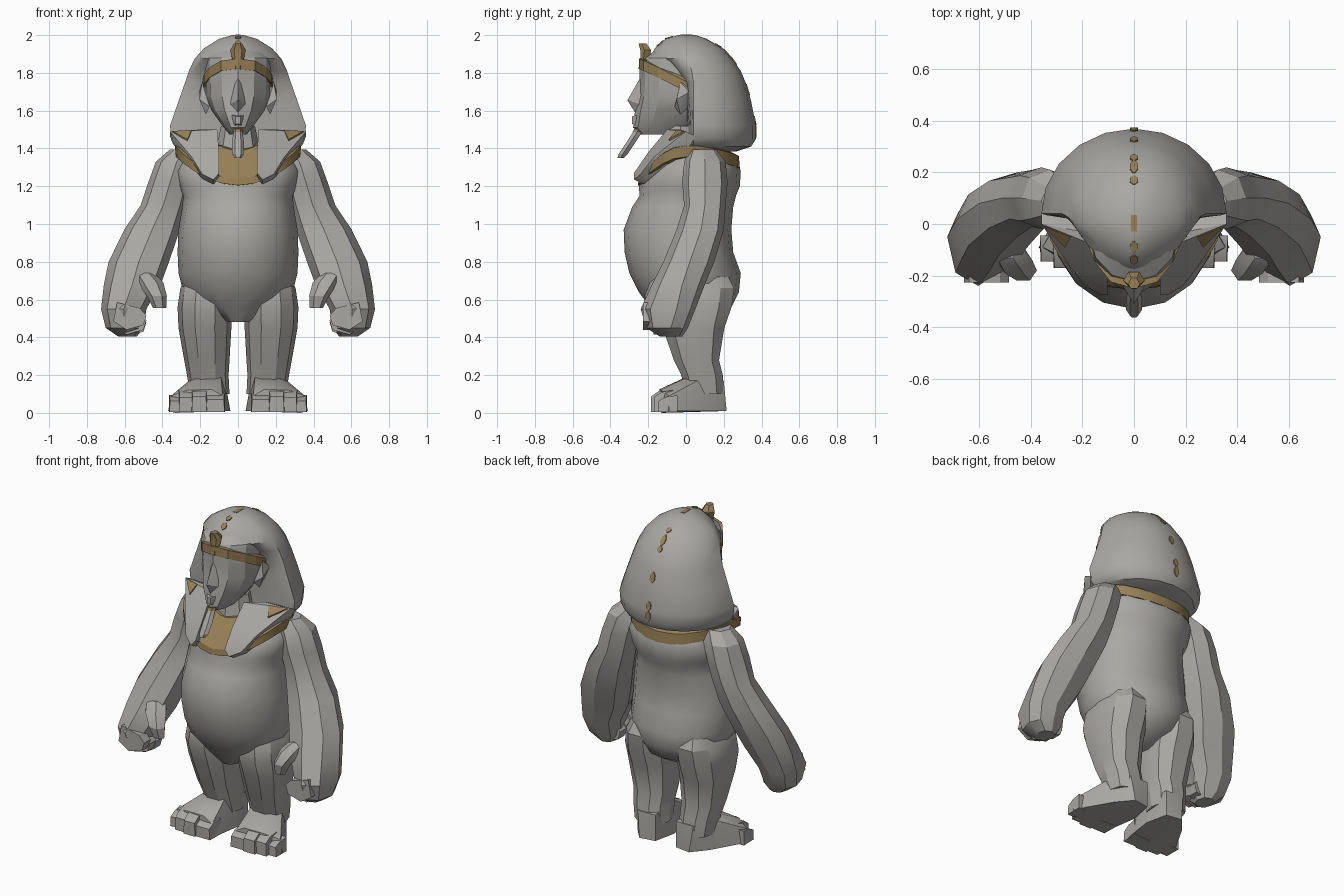
import bpy, bmesh, math
from mathutils import Vector

if "Cube" in bpy.data.objects:
    bpy.data.objects.remove(bpy.data.objects["Cube"], do_unlink=True)


def material(name, rgb):
    m = bpy.data.materials.new(name)
    m.use_nodes = True
    m.diffuse_color = (*rgb, 1)
    bsdf = m.node_tree.nodes["Principled BSDF"]
    bsdf.inputs["Base Color"].default_value = (*rgb, 1)
    bsdf.inputs["Roughness"].default_value = 0.8
    return m


STONE = material("stone grey", (0.40, 0.39, 0.365))
GOLD = material("dull gold", (0.31, 0.22, 0.095))


def finish(name, bm, mat, mirror=False, angle=30):
    bmesh.ops.recalc_face_normals(bm, faces=bm.faces[:])
    me = bpy.data.meshes.new(name)
    bm.to_mesh(me)
    bm.free()
    me.materials.append(mat)
    ob = bpy.data.objects.new(name, me)
    bpy.context.collection.objects.link(ob)
    if mirror:
        ob.modifiers.new("mirror", 'MIRROR')
    bpy.ops.object.select_all(action='DESELECT')
    ob.select_set(True)
    bpy.context.view_layer.objects.active = ob
    bpy.ops.object.shade_smooth_by_angle(angle=math.radians(angle))


def skin(name, rings, mat, mirror=False, angle=30):
    """Bridge rings of points and cap both ends."""
    bm = bmesh.new()
    vs = [[bm.verts.new(p) for p in r] for r in rings]
    n = len(vs[0])
    for a, b in zip(vs, vs[1:]):
        for k in range(n):
            j = (k + 1) % n
            bm.faces.new((a[k], a[j], b[j], b[k]))
    bm.faces.new(vs[0])
    bm.faces.new(vs[-1])
    finish(name, bm, mat, mirror, angle)


def loft(name, sections, n, mat=STONE, mirror=False, power=1.0, front_power=None, angle=30):
    """Sections: z, centre x, half width, centre y, front depth, back depth."""
    rings = []
    for z, cx, rx, cy, f, b in sections:
        ring = []
        for k in range(n):
            t = 2 * math.pi * k / n
            e = front_power if front_power and k > n / 2 else power
            c, s = (math.copysign(abs(v) ** e, v) for v in (math.cos(t), math.sin(t)))
            ring.append((cx + rx * c, cy + (b if s > 0 else f) * s, z))
        rings.append(ring)
    skin(name, rings, mat, mirror, angle)


def hull(name, points, mat=STONE, mirror=False):
    bm = bmesh.new()
    for p in points:
        bm.verts.new(p)
    res = bmesh.ops.convex_hull(bm, input=bm.verts[:])
    junk = [v for v in res["geom_interior"] if isinstance(v, bmesh.types.BMVert)]
    bmesh.ops.delete(bm, geom=junk, context='VERTS')
    finish(name, bm, mat, mirror)


def slab(name, outline, offset, mat=STONE, mirror=False):
    hull(name, outline + [Vector(p) + Vector(offset) for p in outline], mat, mirror)


# Torso with round belly and chest crease
loft("torso", [
    (0.48, 0, 0.07, -0.02, 0.11, 0.12), (0.56, 0, 0.21, 0.02, 0.21, 0.22),
    (0.64, 0, 0.29, 0.02, 0.27, 0.26), (0.74, 0, 0.315, 0.02, 0.32, 0.27),
    (0.85, 0, 0.32, 0.00, 0.325, 0.25), (0.97, 0, 0.315, 0.00, 0.33, 0.24),
    (1.09, 0, 0.295, 0.00, 0.285, 0.25), (1.15, 0, 0.29, 0.00, 0.245, 0.265),
    (1.20, 0, 0.31, 0.02, 0.27, 0.265), (1.28, 0, 0.33, 0.04, 0.25, 0.25),
    (1.36, 0, 0.29, 0.06, 0.18, 0.20), (1.41, 0, 0.16, 0.06, 0.10, 0.10)], 16, angle=45)

# Legs
loft("legs", [
    (0.10, 0.15, 0.105, 0.10, 0.10, 0.10), (0.20, 0.16, 0.11, 0.08, 0.11, 0.12),
    (0.28, 0.165, 0.12, 0.06, 0.13, 0.12), (0.45, 0.175, 0.14, 0.04, 0.17, 0.17),
    (0.56, 0.175, 0.145, 0.04, 0.21, 0.21), (0.66, 0.17, 0.135, 0.04, 0.20, 0.225),
    (0.76, 0.16, 0.09, 0.04, 0.14, 0.17)], 10, mirror=True, power=0.85, angle=28)

# Feet, splayed outwards, with blocky toes
hull("feet", [(0.07, 0.20, 0.01), (0.17, 0.215, 0.01), (0.25, 0.12, 0.01), (0.37, -0.09, 0.01),
              (0.33, -0.13, 0), (0.07, -0.14, 0.01), (0.04, 0.06, 0.01),
              (0.07, 0.20, 0.17), (0.19, 0.20, 0.17), (0.26, 0.06, 0.17), (0.09, 0.0, 0.19),
              (0.23, -0.01, 0.18), (0.08, -0.14, 0.09), (0.14, -0.14, 0.125),
              (0.27, -0.13, 0.12), (0.355, -0.09, 0.09)], mirror=True)
for i, (x, w, y, h) in enumerate([(0.12, 0.052, -0.175, 0.095), (0.205, 0.042, -0.185, 0.115),
                                  (0.275, 0.04, -0.17, 0.11), (0.33, 0.035, -0.145, 0.085)]):
    hull(f"toe_{i + 1}", [(x + a * w * k, yy, z) for a in (-1, 1)
                          for k, yy, z in ((1, y + 0.1, 0.005), (0.95, y, 0.005), (0.85, y, h * 0.75),
                                           (0.9, y + 0.04, h), (1, y + 0.1, h * 1.1))], mirror=True)

# Arms hanging wide, ending in heavy fists
loft("arms", [
    (0.405, 0.585, 0.05, -0.08, 0.06, 0.06), (0.45, 0.60, 0.10, -0.08, 0.13, 0.09),
    (0.55, 0.605, 0.12, -0.05, 0.19, 0.10), (0.68, 0.56, 0.15, -0.02, 0.16, 0.12),
    (0.80, 0.525, 0.16, 0.02, 0.14, 0.13), (0.97, 0.455, 0.147, 0.08, 0.13, 0.12),
    (1.10, 0.395, 0.12, 0.10, 0.11, 0.11), (1.22, 0.36, 0.115, 0.10, 0.12, 0.12),
    (1.33, 0.325, 0.11, 0.10, 0.11, 0.11), (1.395, 0.27, 0.09, 0.09, 0.07, 0.07)],
    8, mirror=True, power=0.9, angle=28)
loft("thumbs", [
    (0.555, 0.415, 0.035, -0.18, 0.03, 0.03), (0.62, 0.43, 0.053, -0.18, 0.045, 0.05),
    (0.69, 0.465, 0.07, -0.14, 0.06, 0.06), (0.74, 0.50, 0.06, -0.08, 0.06, 0.06)],
    6, mirror=True)
for i, (y, dz) in enumerate(((-0.195, 0.035), (-0.14, 0.01), (-0.08, 0.0))):
    hull(f"finger_{i + 1}", [(x, y + d, z + dz) for d in (-0.032, 0.032) for x, z in
                             ((0.66, 0.45), (0.59, 0.405), (0.50, 0.43), (0.485, 0.48),
                              (0.52, 0.52), (0.64, 0.55))], mirror=True)

# Neck and wedge-shaped face
loft("neck", [(1.32, 0, 0.13, -0.02, 0.12, 0.12), (1.52, 0, 0.09, -0.03, 0.08, 0.1)], 8)
loft("head", [
    (1.475, 0, 0.045, -0.12, 0.12, 0.14), (1.51, 0, 0.075, -0.09, 0.19, 0.14),
    (1.60, 0, 0.14, -0.05, 0.22, 0.10), (1.68, 0, 0.17, -0.04, 0.21, 0.10),
    (1.75, 0, 0.17, -0.04, 0.205, 0.10), (1.83, 0, 0.175, -0.04, 0.205, 0.10),
    (1.88, 0, 0.172, -0.04, 0.18, 0.10), (1.92, 0, 0.13, -0.03, 0.13, 0.10)],
    12, power=0.85, front_power=1.0, angle=20)
hull("nose", [(0, -0.245, 1.77), (0.02, -0.22, 1.77), (-0.02, -0.22, 1.77), (0, -0.31, 1.655),
              (0.05, -0.23, 1.63), (-0.05, -0.23, 1.63), (0, -0.27, 1.59)])
hull("lips", [(sx * x, y, z) for sx in (-1, 1) for x, y, z in
              ((0.04, -0.245, 1.58), (0.012, -0.285, 1.57), (0.012, -0.285, 1.53), (0.03, -0.23, 1.50))])
hull("ears", [(0.15, -0.06, 1.62), (0.15, 0.02, 1.62), (0.17, -0.03, 1.58), (0.205, -0.05, 1.66),
              (0.205, 0.02, 1.70), (0.19, -0.03, 1.75), (0.15, 0.02, 1.75)], mirror=True)
loft("beard", [
    (1.35, 0, 0.018, -0.345, 0.02, 0.02), (1.37, 0, 0.03, -0.335, 0.025, 0.03),
    (1.43, 0, 0.032, -0.295, 0.025, 0.03), (1.50, 0, 0.022, -0.25, 0.025, 0.03)],
    6)
loft("beard_clasp", [(1.488, 0, 0.026, -0.258, 0.028, 0.03), (1.503, 0, 0.026, -0.25, 0.028, 0.03)],
     6, GOLD)

# Headdress hood, flat in front beside the face and domed above it
HOOD = [
    (1.385, 0, 0.24, 0.04, 0.03, 0.23), (1.41, 0, 0.32, 0.04, 0.03, 0.305),
    (1.45, 0, 0.352, 0.04, 0.03, 0.33), (1.52, 0, 0.36, 0.04, 0.03, 0.33),
    (1.65, 0, 0.315, 0.04, 0.045, 0.305), (1.75, 0, 0.28, 0.04, 0.06, 0.275),
    (1.81, 0, 0.26, 0.03, 0.12, 0.26), (1.875, 0, 0.23, 0.01, 0.205, 0.235),
    (1.93, 0, 0.18, 0.0, 0.165, 0.195), (1.98, 0, 0.10, 0.0, 0.11, 0.11),
    (2.0, 0, 0.03, 0.0, 0.04, 0.05)]
loft("hood", HOOD, 20, front_power=1.35, angle=35)

# Broken gold seam down the middle of the hood: section, start, end, back or front
for i, (k, a, b, side) in enumerate([
        (2, 0.1, 1.0, 1), (3, 0.0, 0.4, 1), (4, 0.3, 0.9, 1), (6, 0.5, 1.0, 1), (7, 0.0, 0.95, 1),
        (8, 0.1, 0.5, 1), (9, 0.0, 0.6, -1), (8, 0.2, 0.8, -1)]):
    p, q = (Vector((0, s[3] + (s[5] if side > 0 else -s[4]), s[0])) for s in (HOOD[k], HOOD[k + 1]))
    d = (q - p).normalized()
    out = Vector((0, d.z, -d.y)) * 0.004
    path = [(p.lerp(q, a + (b - a) * t), w)
            for t, w in ((0, 0.004), (0.3, 0.015), (0.7, 0.015), (1, 0.004))]
    hull(f"seam_{i + 1}", [c + Vector((sx * w, 0, 0)) + out * so
                           for c, w in path for sx in (-1, 1) for so in (-1, 1)], GOLD)
hull("seam_top", [(sx * 0.012, y, z) for sx in (-1, 1) for y in (-0.03, 0.035)
                  for z in (1.995, 2.002)], GOLD)

# Front lappets falling over the collar, with gold on their shoulders
slab("lappets", [(0.11, -0.10, 1.50), (0.20, -0.03, 1.50), (0.36, 0.0, 1.49), (0.345, -0.02, 1.45),
                 (0.245, -0.17, 1.355), (0.19, -0.24, 1.265), (0.13, -0.275, 1.235),
                 (0.10, -0.275, 1.27), (0.10, -0.20, 1.38)], (0, 0.05, -0.025), mirror=True)
slab("lappet_gold", [(0.347, -0.012, 1.492), (0.245, -0.05, 1.498), (0.268, -0.092, 1.448)],
     (0, 0.004, -0.008), GOLD, mirror=True)


# Gold collar arching over the shoulders
def collar_ring(rx, front, back, base, drop_front, drop_back, n=24):
    ring = []
    for k in range(n):
        t = 2 * math.pi * k / n
        s = math.sin(t)
        ring.append((rx * math.cos(t), (back if s > 0 else front) * s,
                     base - (drop_back if s > 0 else drop_front) * s * s))
    return ring


skin("collar", [collar_ring(0.25, 0.20, 0.22, 1.35, 0.15, 0.06),
                collar_ring(0.328, 0.255, 0.285, 1.355, 0.15, 0.06),
                collar_ring(0.335, 0.25, 0.28, 1.415, 0.175, 0.055),
                collar_ring(0.14, 0.13, 0.16, 1.44, 0.05, 0.02)], GOLD)

# Gold brow band and rearing ornament
band = [(0.0, -0.25, 1.845), (0.09, -0.225, 1.835), (0.15, -0.15, 1.80),
        (0.18, -0.08, 1.765), (0.188, 0.01, 1.72)]
for i, (p, q) in enumerate(zip(band, band[1:])):
    hull(f"brow_band_{i + 1}", [Vector(c) + Vector((-dx, dy, h)) for c in (p, q)
                                for dx, dy in ((0, 0), (0.01 if c[0] else 0, 0.03))
                                for h in (-0.024, 0.03)], GOLD, mirror=True)
loft("brow_ornament", [
    (1.82, 0, 0.02, -0.235, 0.02, 0.03), (1.87, 0, 0.03, -0.225, 0.02, 0.04),
    (1.92, 0, 0.042, -0.22, 0.025, 0.04), (1.955, 0, 0.022, -0.235, 0.018, 0.03)],
    6, GOLD, angle=20)
